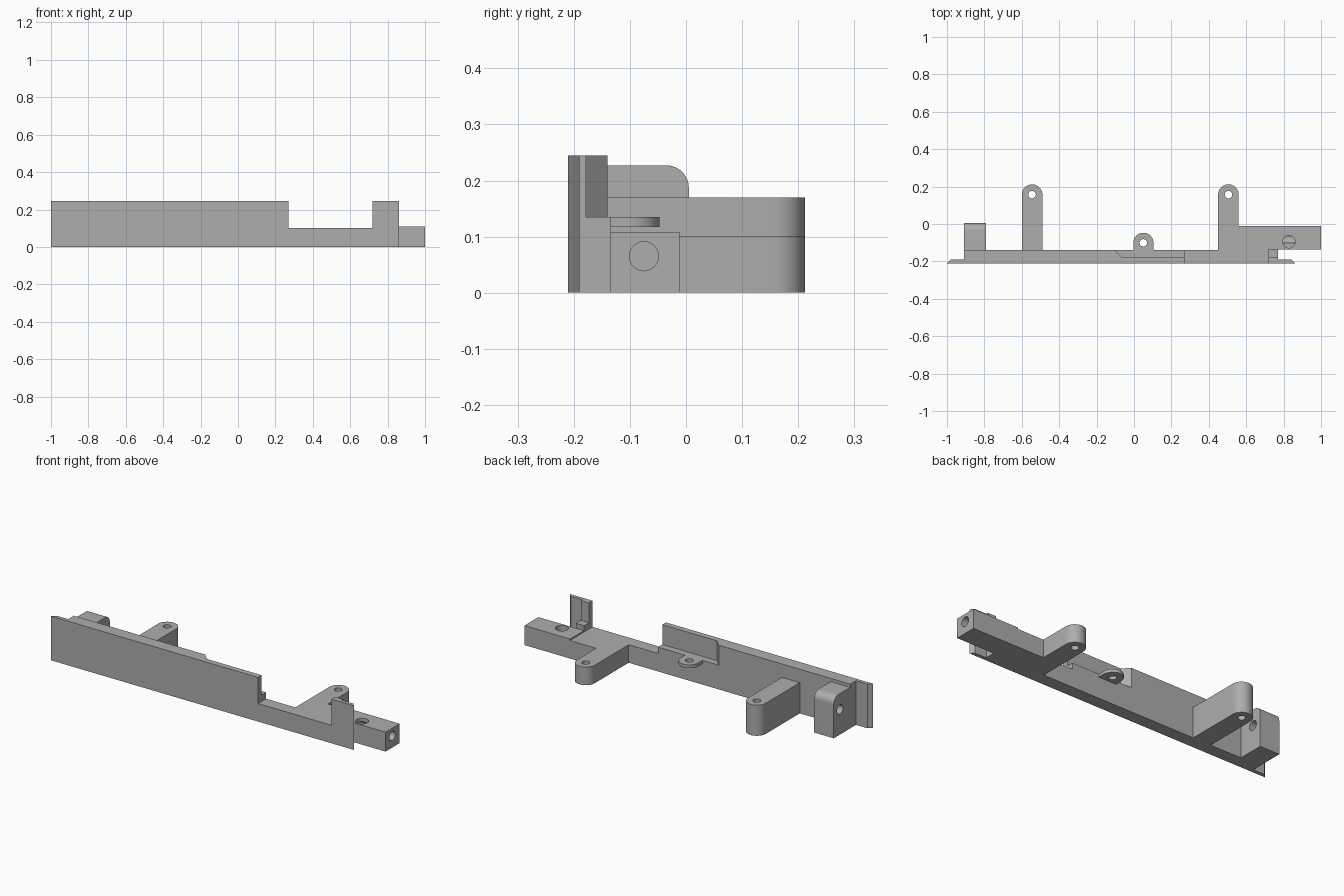
import bpy, bmesh, math
from mathutils import Vector

cube = bpy.data.objects.get("Cube")
if cube:
    bpy.data.objects.remove(cube, do_unlink=True)

grey = bpy.data.materials.new("plain_grey")
grey.use_nodes = True
colour = (0.42, 0.42, 0.42, 1)
grey.diffuse_color = colour
grey.node_tree.nodes["Principled BSDF"].inputs["Base Color"].default_value = colour

# Map profile coordinates (u, v) and depth w to x, y, z
AXES = {
    "x": lambda u, v, w: Vector((w, u, v)),
    "y": lambda u, v, w: Vector((u, w, v)),
    "z": lambda u, v, w: Vector((u, v, w)),
}


def prism(name, outline, low, high, axis="z"):
    """Extrude a closed outline along an axis."""
    bm = bmesh.new()
    place = AXES[axis]
    face = bm.faces.new([bm.verts.new(place(u, v, low)) for u, v in outline])
    out = bmesh.ops.extrude_face_region(bm, geom=[face])
    moved = [g for g in out["geom"] if isinstance(g, bmesh.types.BMVert)]
    bmesh.ops.translate(bm, verts=moved, vec=place(0, 0, high - low))
    bmesh.ops.recalc_face_normals(bm, faces=bm.faces)
    mesh = bpy.data.meshes.new(name)
    bm.to_mesh(mesh)
    bm.free()
    mesh.materials.append(grey)
    obj = bpy.data.objects.new(name, mesh)
    bpy.context.collection.objects.link(obj)
    return obj


def rect(u0, u1, v0, v1):
    return [(u0, v0), (u1, v0), (u1, v1), (u0, v1)]


def arc(cu, cv, r, start, end, steps=24):
    angles = [math.radians(start + (end - start) * i / steps) for i in range(steps + 1)]
    return [(cu + r * math.cos(a), cv + r * math.sin(a)) for a in angles]


def activate(obj):
    bpy.ops.object.select_all(action="DESELECT")
    obj.select_set(True)
    bpy.context.view_layer.objects.active = obj


def drill(obj, cu, cv, r, low, high, axis="z"):
    """Cut a round hole and discard the cutter."""
    cutter = prism("hole_cutter", arc(cu, cv, r, 0, 345, 23), low, high, axis)
    cutter.hide_render = True
    mod = obj.modifiers.new("hole", "BOOLEAN")
    mod.operation = "DIFFERENCE"
    mod.solver = "EXACT"
    mod.object = cutter
    activate(obj)
    bpy.ops.object.modifier_apply(modifier=mod.name)
    bpy.data.objects.remove(cutter, do_unlink=True)


def smooth(obj):
    activate(obj)
    bpy.ops.object.shade_smooth_by_angle(angle=math.radians(30))


TOP, SHELF, BASE = 0.245, 0.135, 0.10
FRONT, INNER, RAIL = -0.21, -0.19, -0.14

# Front plate with notch; its ends slant inwards at the back
plate = prism("front_plate", [
    (-1, 0), (0.86, 0), (0.86, TOP), (0.72, TOP), (0.72, BASE),
    (0.27, BASE), (0.27, TOP), (-1, TOP)], FRONT, INNER, "y")
for v in plate.data.vertices:
    if v.co.y > -0.2:
        if v.co.x < -0.9:
            v.co.x += 0.02
        elif v.co.x > 0.8:
            v.co.x -= 0.02

# Rail behind the plate
prism("lower_rail", rect(-0.91, 0.27, INNER, RAIL), 0, SHELF)
prism("upper_rail", [
    (-0.91, INNER), (0.27, INNER), (0.27, -0.178), (-0.065, -0.178),
    (-0.103, RAIL), (-0.91, RAIL)], SHELF, TOP)
prism("notch_rail", rect(0.27, 0.72, INNER, RAIL), 0, BASE)
prism("end_stop", rect(0.72, 0.77, INNER, -0.135), 0, SHELF)
prism("end_rib", rect(0.72, 0.77, INNER, -0.178), SHELF, TOP)

# Mounting arms and the small ear, each with a screw hole
R = 0.055
left_cap = arc(0.505, 0.157, R, 0, 180)
right_cap = arc(-0.545, 0.157, R, 0, 180)
ear_cap = arc(0.05, -0.101, 0.054, 0, 180)
arms = [
    ("right_arm", [(-0.6, RAIL), (-0.49, RAIL)] + right_cap, 0, 0.17, -0.545, 0.157),
    ("left_arm", [(0.45, RAIL), (0.72, RAIL), (0.72, -0.012), (0.56, -0.012)] + left_cap,
     0, BASE, 0.505, 0.157),
    ("ear", [(-0.004, RAIL), (0.104, RAIL)] + ear_cap, 0.117, SHELF, 0.05, -0.101),
]
for name, outline, low, high, hx, hy in arms:
    arm = prism(name, outline, low, high)
    drill(arm, hx, hy, 0.02, low - 0.05, high + 0.05)
    smooth(arm)

# Pivot block with rounded upper back edge and a cross hole
block = prism("pivot_block", [(RAIL, 0), (0.005, 0)]
              + arc(-0.035, 0.187, 0.04, 0, 90, 12) + [(RAIL, 0.227)],
              -0.91, -0.79, "x")
drill(block, -0.05, 0.14, 0.026, -1, -0.7, "x")
smooth(block)

# End bar with a lengthwise bore meeting a pocket from above
bar = prism("end_bar", rect(-0.135, -0.012, 0, 0.108), 0.72, 1, "x")
drill(bar, -0.075, 0.065, 0.026, 0.76, 1.1, "x")
drill(bar, 0.828, -0.095, 0.033, 0.06, 0.2)
smooth(bar)
